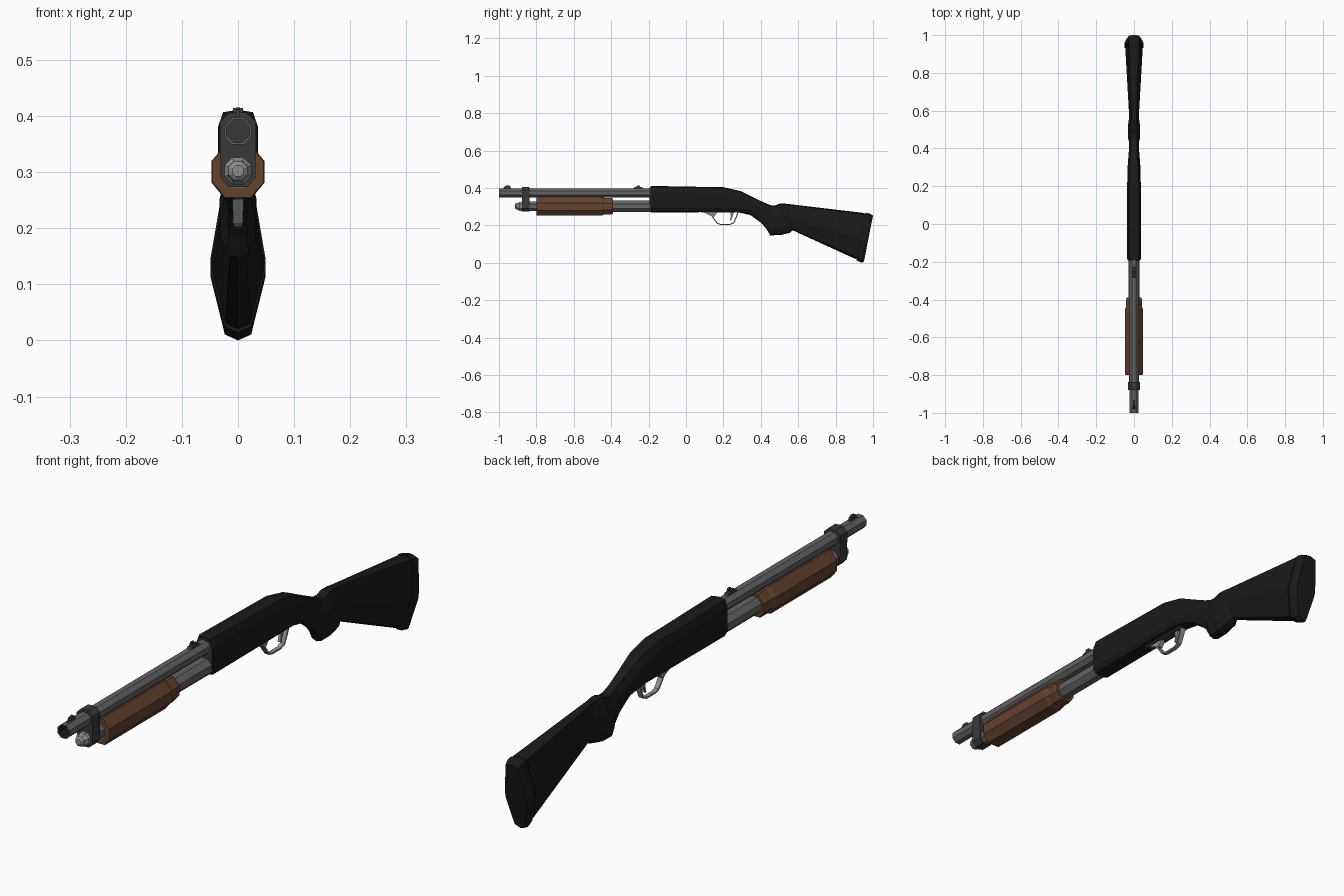
import bpy, bmesh, math

if "Cube" in bpy.data.objects:
    bpy.data.objects.remove(bpy.data.objects["Cube"])

def material(name, *rgb):
    m = bpy.data.materials.new(name)
    m.diffuse_color = (*rgb, 1)
    m.use_nodes = True
    m.node_tree.nodes["Principled BSDF"].inputs["Base Color"].default_value = m.diffuse_color
    return m

BLACK = material("matte black", .010, .010, .010)
DARK = material("dark grey", .042, .042, .042)
STEEL = material("steel", .125, .125, .125)
BORE = material("bore black", .014, .014, .014)
WOOD = material("brown grip", .125, .054, .028)
PALE = material("pale steel", .27, .27, .27)

def loft(name, rings, mats, face_mats=None):
    """Skin a list of equal-length point rings, capped at both ends."""
    bm = bmesh.new()
    vs = [[bm.verts.new(p) for p in r] for r in rings]
    n = len(vs[0])
    for i, (a, b) in enumerate(zip(vs, vs[1:])):
        for k in range(n):
            f = bm.faces.new((a[k], a[(k + 1) % n], b[(k + 1) % n], b[k]))
            f.material_index = face_mats[i] if face_mats else 0
    bm.faces.new(vs[0])
    bm.faces.new(vs[-1]).material_index = face_mats[-1] if face_mats else 0
    bmesh.ops.recalc_face_normals(bm, faces=bm.faces)
    me = bpy.data.meshes.new(name)
    bm.to_mesh(me)
    bm.free()
    for m in mats:
        me.materials.append(m)
    ob = bpy.data.objects.new(name, me)
    bpy.context.collection.objects.link(ob)
    return ob

def circle(y, r, zc, n=8):
    R = r / math.cos(math.pi / n)
    return [(R * math.cos((k + .5) * 2 * math.pi / n), y,
             zc + R * math.sin((k + .5) * 2 * math.pi / n)) for k in range(n)]

def tube(name, prof, zc, mats, face_mats=None):
    return loft(name, [circle(y, r, zc) for y, r in prof], mats, face_mats)

def mirrored(half, y):
    """Half outline (x, z) from top to bottom, mirrored in x at depth y."""
    return [(x, y, z) for x, z in half] + [(-x, y, z) for x, z in reversed(half)]

def side_plate(name, pts, w, mat):
    """Side profile (y, z) extruded to half-width w."""
    return loft(name, [[(s, y, z) for y, z in pts] for s in (-w, w)], [mat])

# barrel with hollow muzzle, magazine tube and cap
tube("barrel", [(-.17, .024), (-1, .024), (-1, .0205), (-.85, .0205)], .373,
     [STEEL, BORE], [0, 0, 1])
tube("magazine_tube", [(-.17, .030), (-.80, .030), (-.80, .026), (-.872, .026)], .302, [STEEL])
tube("magazine_cap", [(-.86, .024), (-.89, .024), (-.897, .019), (-.908, .017), (-.914, .010)],
     .302, [PALE])

# clamp joining barrel and magazine
clamp = [(.015, .406), (.032, .39), (.032, .352), (.031, .29), (.016, .273)]
loft("barrel_clamp", [mirrored(clamp, y) for y in (-.878, -.836)], [DARK])

# sliding fore grip
grip = [(.020, .352), (.047, .320), (.047, .281), (.024, .253)]
def grip_ring(y, s):
    return mirrored([(x * s, .302 + (z - .302) * s) for x, z in grip], y)
loft("fore_grip", [grip_ring(y, s) for y, s in
     ((-.80, .96), (-.795, 1), (-.45, 1), (-.435, .88), (-.40, .88), (-.39, .82))], [WOOD])

# receiver and stock: (top y, top z, bottom y, bottom z, half width, low, high, top k, bottom k)
def section(yt, zt, yb, zb, w, lo, hi, kt, kb):
    half = [(0, 1), (kt * w, .97), (w, hi), (w, lo), (kb * w, .04), (0, 0)]
    pts = half + [(-x, t) for x, t in reversed(half[1:-1])]
    return [(x, yb + (yt - yb) * t, zb + (zt - zb) * t) for x, t in pts]

body = [
    (-.190, .408, -.190, .272, .034, .16, .78, .72, .72),
    (-.184, .411, -.184, .269, .036, .16, .78, .74, .74),
    (.20, .404, .20, .271, .036, .16, .75, .72, .74),
    (.29, .384, .275, .271, .035, .2, .72, .65, .7),
    (.375, .342, .345, .255, .029, .3, .7, .6, .6),
    (.42, .321, .40, .215, .025, .35, .65, .6, .6),
    (.455, .307, .428, .185, .027, .35, .65, .6, .6),
    (.475, .306, .450, .147, .032, .25, .65, .55, .6),
    (.50, .316, .505, .148, .033, .25, .62, .5, .6),
    (.525, .317, .555, .160, .029, .3, .6, .5, .6),
    (.55, .314, .570, .174, .025, .4, .55, .5, .5),
    (.955, .266, .905, .021, .046, .43, .52, .6, .48),
]
loft("receiver_and_stock", [section(*s) for s in body], [BLACK])

# butt pad with a shallow groove in front
pad = [
    (.95, .262, .90, .028, .043, .43, .52, .6, .48),
    (.96, .262, .912, .022, .043, .43, .52, .6, .48),
    (.96, .268, .912, .014, .049, .43, .52, .6, .48),
    (.982, .264, .938, .000, .049, .43, .52, .6, .48),
    (1.0, .252, .951, .006, .042, .43, .52, .6, .48),
]
loft("butt_pad", [section(*s) for s in pad], [BLACK])

# receiver front plate
plate = section(-.190, .402, -.190, .278, .031, .16, .78, .72, .72)
loft("receiver_front_plate", [plate, [(x, y - .004, z) for x, y, z in plate]], [DARK])

# trigger guard loop, its front web and the trigger
path = [(.09, .272), (.135, .25), (.165, .209), (.185, .202), (.235, .202), (.258, .212), (.272, .245), (.282, .274)]
outer = []
for i, (y, z) in enumerate(path):
    a, b = path[max(i - 1, 0)], path[min(i + 1, len(path) - 1)]
    ty, tz = b[0] - a[0], b[1] - a[1]
    d = math.hypot(ty, tz)
    w = .007 + .004 * abs(i - 3.5) / 3.5
    ny, nz = -tz / d * .006, ty / d * .006
    outer.append([(-w, y, z), (w, y, z), (w, y + ny, z + nz), (-w, y + ny, z + nz)])
loft("trigger_guard", outer, [PALE])
side_plate("guard_web", [(.10, .275), (.17, .275), (.15, .245), (.135, .25)], .009, PALE)
side_plate("trigger", [(.235, .275), (.258, .275), (.25, .25), (.24, .225), (.234, .227), (.24, .25)],
           .005, PALE)
side_plate("trigger_plate", [(.08, .28), (.29, .28), (.285, .268), (.085, .268)], .016, DARK)

# front sight and notched rear sight
side_plate("front_sight", [(-.98, .395), (-.965, .412), (-.95, .415), (-.938, .408), (-.935, .395)],
           .004, DARK)
side_plate("rear_sight_base", [(-.285, .394), (-.275, .404), (-.235, .404), (-.225, .394)], .009, DARK)
for i, s in enumerate((-1, 1)):
    ob = side_plate(f"rear_sight_ear_{i}", [(-.268, .40), (-.262, .414), (-.248, .414), (-.244, .40)],
                    .003, DARK)
    ob.location.x = s * .006
